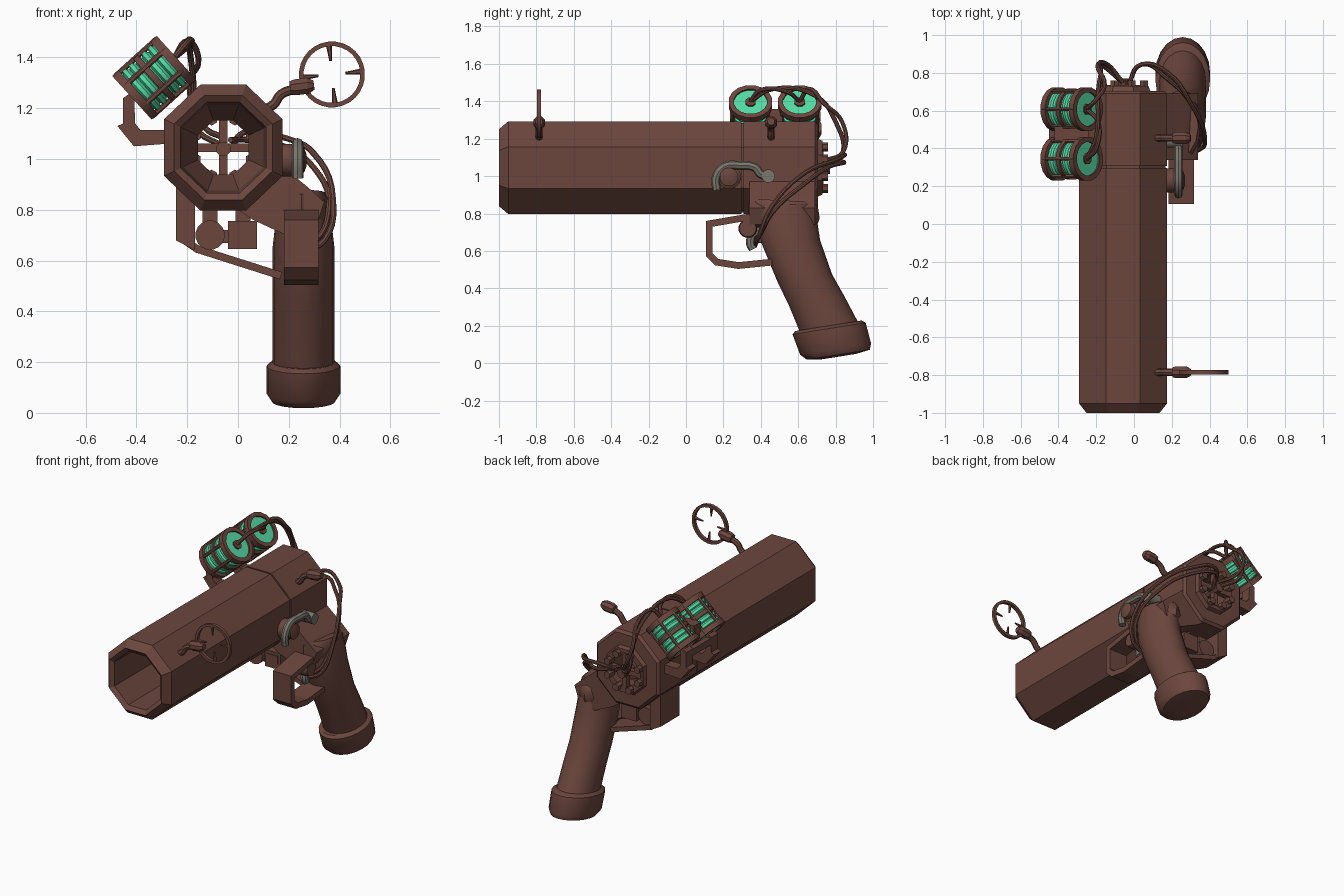
import bpy, bmesh, math
from mathutils import Vector, Matrix

if "Cube" in bpy.data.objects:
    bpy.data.objects.remove(bpy.data.objects["Cube"])


def material(name, rgb):
    m = bpy.data.materials.new(name)
    m.diffuse_color = (*rgb, 1)
    m.use_nodes = True
    m.node_tree.nodes["Principled BSDF"].inputs["Base Color"].default_value = m.diffuse_color
    return m


BROWN = material("brown metal", (0.150, 0.062, 0.048))
GREEN = material("glowing green", (0.090, 0.720, 0.380))
GREY = material("worn grey", (0.200, 0.185, 0.155))


def finish(name, bm, mat, smooth=False):
    bmesh.ops.recalc_face_normals(bm, faces=bm.faces)
    me = bpy.data.meshes.new(name)
    bm.to_mesh(me)
    bm.free()
    ob = bpy.data.objects.new(name, me)
    bpy.context.collection.objects.link(ob)
    me.materials.append(mat)
    if smooth:
        bpy.ops.object.select_all(action='DESELECT')
        ob.select_set(True)
        bpy.context.view_layer.objects.active = ob
        bpy.ops.object.shade_smooth_by_angle(angle=math.radians(40))
    return ob


def loft(name, rings, mat=BROWN, loop=False, smooth=False):
    """Skin rings of points; loop joins last to first, otherwise ends are capped."""
    bm = bmesh.new()
    vs = [[bm.verts.new(p) for p in r] for r in rings]
    n = len(vs[0])
    pairs = list(zip(vs, vs[1:])) + ([(vs[-1], vs[0])] if loop else [])
    for a, b in pairs:
        for i in range(n):
            j = (i + 1) % n
            bm.faces.new((a[i], a[j], b[j], b[i]))
    if not loop:
        bm.faces.new(vs[0])
        bm.faces.new(vs[-1])
    return finish(name, bm, mat, smooth)


def lathe(name, origin, axis, profile, mat=BROWN, n=16, loop=False, smooth=True):
    """Profile of (radius, distance along axis)."""
    m = Matrix.Translation(origin) @ Vector(axis).to_track_quat('Z', 'Y').to_matrix().to_4x4()
    rings = [[m @ Vector((r * math.cos(2 * math.pi * (i + .5) / n),
                          r * math.sin(2 * math.pi * (i + .5) / n), d))
              for i in range(n)] for r, d in profile]
    return loft(name, rings, mat, loop, smooth)


def cyl(name, origin, axis, r, length, mat=BROWN, n=16):
    return lathe(name, origin, axis, [(r, 0), (r, length)], mat, n)


def prism(name, pts, y0, y1, mat=BROWN):
    return loft(name, [[(x, y, z) for x, z in pts] for y in (y0, y1)], mat)


def box(name, lo, hi, mat=BROWN):
    (a, b, c), (d, e, f) = lo, hi
    return prism(name, [(a, c), (d, c), (d, f), (a, f)], b, e, mat)


def tube(name, pts, r, mat=BROWN, sides=2):
    """Smooth tube through the points."""
    cu = bpy.data.curves.new(name, 'CURVE')
    cu.dimensions = '3D'
    cu.bevel_depth, cu.bevel_resolution = r, sides
    cu.use_fill_caps = True
    cu.resolution_u = 5
    sp = cu.splines.new('BEZIER')
    sp.bezier_points.add(len(pts) - 1)
    for bp, p in zip(sp.bezier_points, pts):
        bp.co = p
        bp.handle_left_type = bp.handle_right_type = 'AUTO'
    tmp = bpy.data.objects.new(name + "_path", cu)
    bpy.context.collection.objects.link(tmp)
    bpy.context.view_layer.update()
    me = bpy.data.meshes.new_from_object(tmp.evaluated_get(bpy.context.evaluated_depsgraph_get()))
    bpy.data.objects.remove(tmp)
    bm = bmesh.new()
    bm.from_mesh(me)
    return finish(name, bm, mat, True)


def ribbon(name, edge_a, edge_b, thick):
    """Flat strap between two matching edges, thickened."""
    bm = bmesh.new()
    a = [bm.verts.new(p) for p in edge_a]
    b = [bm.verts.new(p) for p in edge_b]
    for i in range(len(a) - 1):
        bm.faces.new((a[i], a[i + 1], b[i + 1], b[i]))
    ob = finish(name, bm, BROWN)
    md = ob.modifiers.new("thickness", 'SOLIDIFY')
    md.thickness, md.offset, md.use_even_offset = thick, 0, True
    return ob


# Octagonal hollow barrel with chamfered muzzle, seam groove and stepped breech
CX, CZ = -0.058, 1.045
OCT = [(.09, .248), (.233, .112), (.233, -.112), (.09, -.248),
       (-.09, -.248), (-.233, -.112), (-.233, .112), (-.09, .248)]
barrel = [(-.95, 1), (.297, 1), (.297, .965), (.307, .965), (.307, 1), (.69, 1), (.705, .93),
          (.705, .62), (.73, .58), (.73, .43), (.62, .43), (.45, .68), (-.98, .72), (-1, .83)]
loft("barrel", [[(CX + x * s, y, CZ + z * s) for x, z in OCT] for y, s in barrel], loop=True)

# Breech hub, spokes and bolts around the ring
cyl("breech_hub", (CX, .66, CZ - .005), (0, 1, 0), .03, .11, n=8)
box("breech_spoke_horizontal", (CX - .12, .70, CZ - .017), (CX + .12, .735, CZ + .017))
box("breech_spoke_vertical", (CX - .017, .70, CZ - .12), (CX + .017, .735, CZ + .12))
for i in range(8):
    a = math.pi / 4 * (i + .5)
    cyl("breech_bolt", (CX + .12 * math.cos(a), .70, CZ + .12 * math.sin(a)), (0, 1, 0), .024, .06, n=6)

# Frame arm joining barrel and grip
prism("grip_frame", [(.14, 1.0), (.28, .885), (.34, .83), (.31, .74), (.19, .70), (.06, .76), (.0, .80)], .34, .69)


def oval(y, z, rx, ry, tilt, n=20, cx=.258):
    t = math.radians(tilt)
    return [(cx + rx * math.cos(k), y + ry * math.sin(k) * math.cos(t), z + ry * math.sin(k) * math.sin(t))
            for k in (2 * math.pi * i / n for i in range(n))]


# Bent grip, collar and butt cap
loft("grip", [oval(*s) for s in [(.53, .85, .10, .15, 0), (.54, .77, .108, .16, 0), (.56, .65, .122, .157, 3),
                                 (.635, .455, .122, .147, 8), (.70, .33, .122, .15, 10),
                                 (.78, .16, .122, .16, 9)]], smooth=True)
loft("grip_collar", [oval(*s, 12, .25) for s in [(.525, .755, .10, .18, -3), (.525, .785, .11, .19, -3),
                                                 (.52, .85, .105, .185, -3), (.52, .87, .09, .16, -3)]], smooth=True)
loft("butt_cap", [oval(*s) for s in [(.762, .20, .125, .18, 9), (.765, .185, .145, .198, 9),
                                     (.80, .075, .145, .192, 9), (.815, .045, .125, .17, 9),
                                     (.818, .035, .06, .09, 9)]], smooth=True)

# Trigger guard and trigger
guard = [(.40, .79), (.30, .775), (.125, .745), (.125, .58), (.165, .54), (.28, .522), (.46, .54)]
ribbon("trigger_guard", [(.182, y, z) for y, z in guard], [(.318, y, z) for y, z in guard], .036)
tube("trigger", [(.25, .42, .73), (.25, .36, .69), (.25, .345, .64), (.25, .36, .61)], .024, GREY)
lathe("trigger_pivot", (.19, .33, .72), (1, 0, 0), [(.045, 0), (.05, .02), (.05, .10), (.045, .12)])

# Under-barrel strap with two stubby valves
strap = [(-.225, .95), (-.225, .69), (-.16, .645), (.17, .54)]
ribbon("under_strap", [(x, .44, z) for x, z in strap], [(x, .60, z) for x, z in strap], .03)
prism("strap_plate", [(-.245, .95), (-.245, .68), (-.17, .64), (-.17, .86)], .42, .62)
cyl("round_valve", (-.11, .33, .70), (0, 1, 0), .058, .25)
box("square_valve", (-.04, .34, .645), (.075, .58, .755))
box("square_valve_opening", (-.022, .335, .68), (.057, .342, .735))
box("valve_link", (-.13, .42, .67), (.03, .54, .72))
for x in (-.11, .02):
    box("valve_post", (x - .03, .42, .72), (x + .03, .54, .83))

# Twin green canisters on the left
AX = Vector((.74, 0, .67)).normalized()
for y in (.345, .608):
    c = Vector((-.33, y, 1.32))
    coil = [(.07, -.108), (.098, -.108), (.098, -.085)]
    for k in range(-2, 3):
        coil += [(.09, k * .034 - .016), (.104, k * .034 - .008), (.104, k * .034 + .008)]
    coil += [(.09, .084), (.098, .09), (.098, .108), (.07, .108)]
    lathe("canister_core", c, AX, coil, GREEN, 20)
    for d in (-.118, .084):
        lathe("canister_rim", c + AX * d, AX, [(.09, 0), (.118, 0), (.118, .034), (.09, .034)], n=16, loop=True)
    lathe("canister_band", c, AX, [(.09, -.012), (.112, -.012), (.112, .012), (.09, .012)], n=16, loop=True)
    side = AX.cross(Vector((0, 1, 0)))
    for i in range(6):
        a = math.pi / 3 * i
        d = side * math.cos(a) + Vector((0, 1, 0)) * math.sin(a)
        cyl("canister_bar", c + d * .107 - AX * .11, AX, .011, .22, n=6)
    for d in (-.118, .098):
        cyl("canister_terminal", c + AX * d, AX, .03, .02, n=8)
    # Bent bracket holding the canister
    prism("canister_bracket", [(-.28, 1.06), (-.41, 1.05), (-.475, 1.13), (-.452, 1.14), (-.452, 1.24),
                               (-.41, 1.27), (-.405, 1.14), (-.385, 1.115), (-.28, 1.115)], y - .035, y + .035)
box("canister_crossbar", (-.45, .345, 1.19), (-.415, .608, 1.235))
box("canister_spacer", (-.42, .44, 1.26), (-.24, .515, 1.36))

# Ring sight on a curved stalk, and a matching rear sight
for y, nm in ((-.785, "front_sight"), (.455, "rear_sight")):
    tube(nm + "_stalk", [(.09, y, 1.19), (.14, y, 1.215), (.17, y, 1.255), (.25, y, 1.28)], .019)
    lathe(nm + "_block", (.205, y, 1.28), (1, 0, .12), [(.028, 0), (.034, .02), (.034, .07), (.02, .095)], n=8, smooth=False)
RC = Vector((.37, -.785, 1.333))
lathe("sight_ring", RC, (0, 1, 0), [(.112, -.011), (.13, -.011), (.13, .011), (.112, .011)], n=28, loop=True)
for i in range(4):
    d = Vector((math.cos(i * math.pi / 2 + .1), 0, math.sin(i * math.pi / 2 + .1)))
    lathe("sight_spoke", RC + d * .118, -d, [(.012, 0), (.005, .065)], n=6)

# Side pivot with curved grey lever
lathe("side_pivot", (.16, .23, .995), (1, 0, 0), [(.065, 0), (.065, .06), (.05, .07), (.05, .10), (.025, .11)])
tube("side_lever", [(.235, .165, .925), (.235, .16, .99), (.235, .205, 1.05), (.235, .29, 1.057),
                    (.235, .37, 1.045), (.235, .40, 1.01), (.235, .44, 1.0)], .023, GREY)
cyl("lever_pin", (.16, .44, 1.0), (1, 0, 0), .036, .10, GREY, 12)

# Cables from canisters to breech, and from breech down to the trigger
for i in range(2):
    o = .035 * i
    tube("canister_cable", [(-.25, .345 + .263 * i, 1.40), (-.20, .46 + .2 * i, 1.465), (-.19 + o, .70 + o, 1.425 - o),
                            (-.175 - o / 2, .80 + o, 1.29), (-.17 + o, .84, 1.13), (-.06, .75, 1.05 + o)], .012)
    tube("trigger_cable", [(-.03, .74, 1.04 + o), (.04, .845, 1.11 - o), (.18, .80 - o, 1.085 - o),
                           (.30, .64, 1.02 - 1.6 * o), (.375 - o / 2, .46, .84 - o),
                           (.34 - o, .39, .68), (.25, .37, .63 + o)], .012)
tube("canister_jumper", [(-.25, .345, 1.40), (-.20, .40, 1.46), (-.19, .54, 1.45), (-.25, .608, 1.40)], .012)
